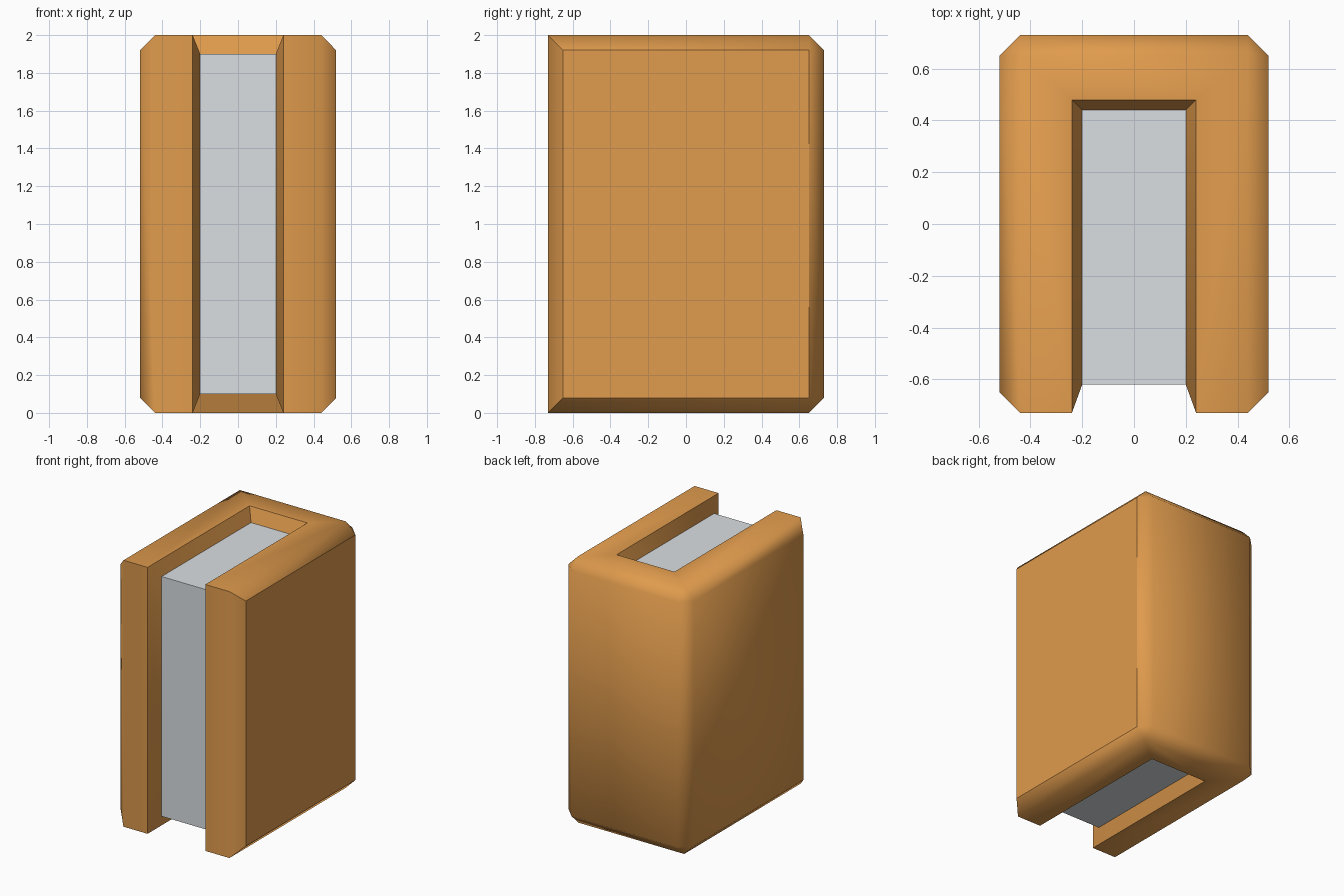
import bpy
import bmesh
from math import radians
from mathutils import Vector

cube = bpy.data.objects.get("Cube")
if cube:
    bpy.data.objects.remove(cube, do_unlink=True)


def material(name, color):
    mat = bpy.data.materials.new(name)
    mat.use_nodes = True
    mat.diffuse_color = color
    mat.node_tree.nodes["Principled BSDF"].inputs["Base Color"].default_value = color
    return mat


def box(low, high):
    bm = bmesh.new()
    bmesh.ops.create_cube(bm, size=1)
    low, high = Vector(low), Vector(high)
    for v in bm.verts:
        v.co = (low + high) / 2 + v.co * (high - low)
    return bm


def finish(bm, name, mat):
    mesh = bpy.data.meshes.new(name)
    bm.to_mesh(mesh)
    bm.free()
    mesh.materials.append(mat)
    obj = bpy.data.objects.new(name, mesh)
    bpy.context.collection.objects.link(obj)
    return obj


orange = material("cover orange", (0.745, 0.328, 0.074, 1))
grey = material("page grey", (0.70, 0.737, 0.76, 1))

HALF_X, HALF_Y, HEIGHT, CHAMFER = 0.52, 0.73, 2.0, 0.08
SLOT_X, SLOT_Y = 0.24, 0.48
PAGE_LOW, PAGE_HIGH = (-0.2, -0.62, 0.1), (0.2, 0.44, 1.9)

# Cover block, chamfered everywhere except the front top and bottom edges
bm = box((-HALF_X, -HALF_Y, 0), (HALF_X, HALF_Y, HEIGHT))
edges = [e for e in bm.edges
         if not (all(v.co.y < 0 for v in e.verts)
                 and abs(e.verts[0].co.x - e.verts[1].co.x) > 0.1)]
bmesh.ops.bevel(bm, geom=edges, offset=CHAMFER, segments=1,
                affect='EDGES', profile=0.5)
bm.normal_update()


# Page opening, cut through the top, front and bottom faces
def open_faces():
    return [f for f in bm.faces if abs(f.normal.z) > 0.99 or f.normal.y < -0.99]


for point, normal in (((SLOT_X, 0, 0), (1, 0, 0)),
                      ((-SLOT_X, 0, 0), (1, 0, 0)),
                      ((0, SLOT_Y, 0), (0, 1, 0))):
    faces = open_faces()
    geom = set(faces)
    for f in faces:
        geom.update(f.edges)
        geom.update(f.verts)
    bmesh.ops.bisect_plane(bm, geom=list(geom), plane_co=point, plane_no=normal)
    bm.normal_update()

opening = [f for f in open_faces()
           if abs(f.calc_center_median().x) < SLOT_X
           and f.calc_center_median().y < SLOT_Y]
bmesh.ops.delete(bm, geom=opening, context='FACES')

# Sloped rim running from the opening down to the pages
rim = [e for e in bm.edges if e.is_boundary]
extruded = bmesh.ops.extrude_edge_only(bm, edges=rim)["geom"]
for v in [g for g in extruded if isinstance(g, bmesh.types.BMVert)]:
    v.co = [max(lo, min(hi, c)) for lo, c, hi in zip(PAGE_LOW, v.co, PAGE_HIGH)]
bmesh.ops.dissolve_limit(bm, angle_limit=radians(1), verts=bm.verts[:],
                         edges=bm.edges[:], use_dissolve_boundaries=False)
bmesh.ops.recalc_face_normals(bm, faces=bm.faces[:])
cover = finish(bm, "cover", orange)

bpy.ops.object.select_all(action='DESELECT')
cover.select_set(True)
bpy.context.view_layer.objects.active = cover
bpy.ops.object.shade_smooth_by_angle(angle=radians(50))
# One broad side stays flat against its softened border
for p in cover.data.polygons:
    if p.normal.x > 0.99:
        p.use_smooth = False

# Page block
finish(box(PAGE_LOW, PAGE_HIGH), "pages", grey)
